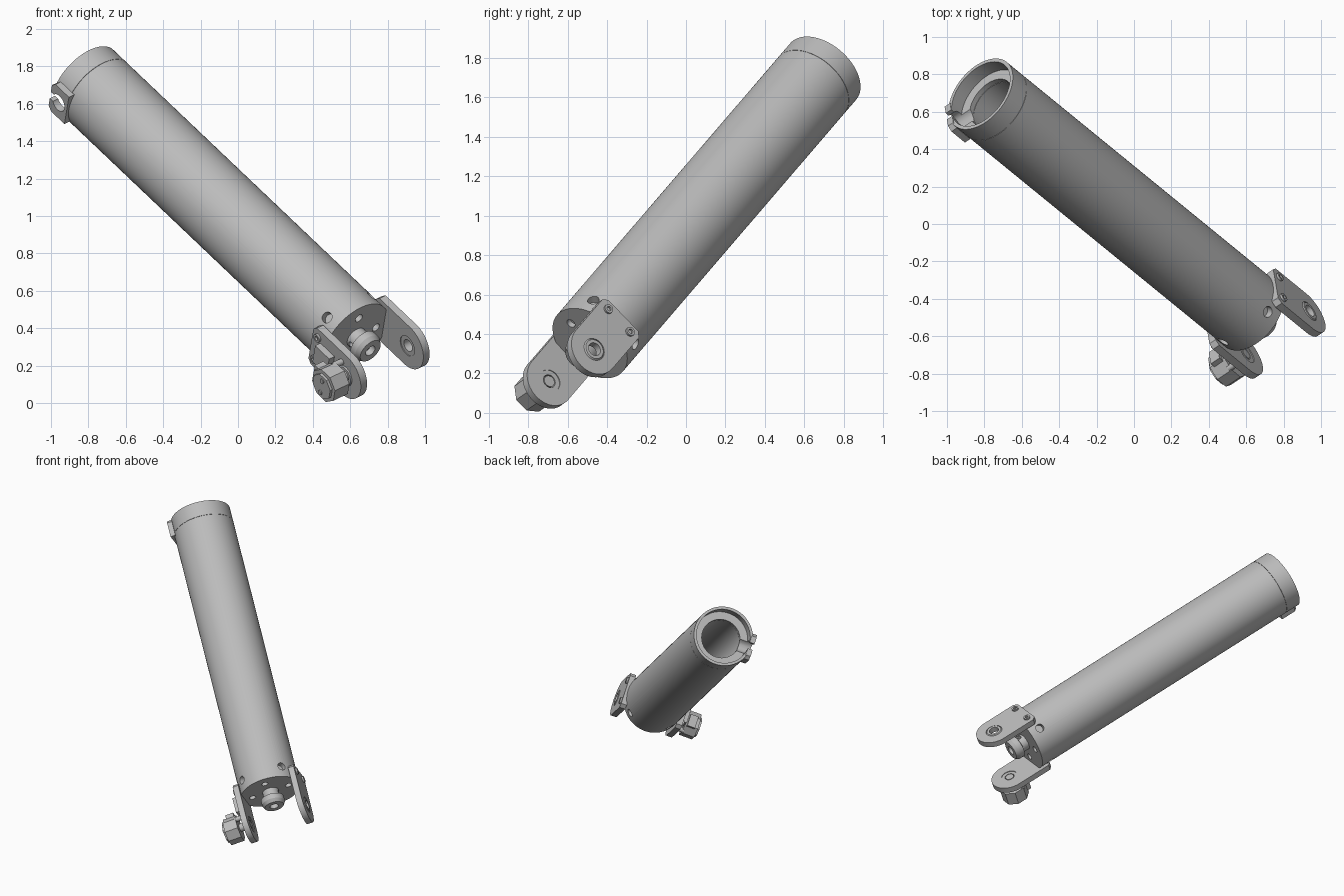
import bpy, bmesh, math
from mathutils import Matrix, Vector

if "Cube" in bpy.data.objects:
    bpy.data.objects.remove(bpy.data.objects["Cube"])

# Local frame: Z runs up the tube axis, X along the fork's pivot axis
Z = Vector((-.624, .509, .593)).normalized()
X = Vector((.76, .53, .38))
X = (X - Z * X.dot(Z)).normalized()
Y = Z.cross(X)
FRAME = Matrix.Translation((.63, -.487, .353)) @ Matrix((X, Y, Z)).transposed().to_4x4()
L, R = 2.323, .22
PIVOT = -.2

metal = bpy.data.materials.new("light_grey_metal")
metal.diffuse_color = (.5, .5, .5, 1)
metal.use_nodes = True
metal.node_tree.nodes["Principled BSDF"].inputs["Base Color"].default_value = metal.diffuse_color


def add(name, bm):
    bmesh.ops.recalc_face_normals(bm, faces=bm.faces)
    me = bpy.data.meshes.new(name)
    bm.to_mesh(me)
    bm.free()
    me.materials.append(metal)
    ob = bpy.data.objects.new(name, me)
    bpy.context.collection.objects.link(ob)
    ob.matrix_world = FRAME
    return ob


def lathe(name, profile, at=(0, 0, 0), rot=None, n=64):
    """Spin a closed (radius, height) profile about its own axis."""
    bm = bmesh.new()
    rings = []
    for r, z in profile:
        if r < 1e-6:
            rings.append([bm.verts.new((0, 0, z))] * n)
        else:
            rings.append([bm.verts.new((r * math.cos(2 * math.pi * i / n),
                                        r * math.sin(2 * math.pi * i / n), z)) for i in range(n)])
    for k in range(len(rings)):
        a, b = rings[k], rings[(k + 1) % len(rings)]
        for i in range(n):
            j = (i + 1) % n
            vs = list(dict.fromkeys((a[i], a[j], b[j], b[i])))
            if len(vs) > 2:
                bm.faces.new(vs)
    m = Matrix.Translation(at) @ (rot or Matrix()).to_4x4()
    bmesh.ops.transform(bm, matrix=m, verts=bm.verts)
    return add(name, bm)


def rod(name, r, a, b, n=32):
    """Solid cylinder from point a to point b."""
    a, b = Vector(a), Vector(b)
    rot = (b - a).to_track_quat('Z', 'Y').to_matrix()
    return lathe(name, [(0, 0), (r, 0), (r, (b - a).length), (0, (b - a).length)], a, rot, n)


def plate(name, outline, x0, x1):
    """Extrude a (y, z) outline along X."""
    bm = bmesh.new()
    f = bm.faces.new([bm.verts.new((x0, y, z)) for y, z in outline])
    ext = bmesh.ops.extrude_face_region(bm, geom=[f])
    bmesh.ops.translate(bm, vec=(x1 - x0, 0, 0),
                        verts=[v for v in ext['geom'] if isinstance(v, bmesh.types.BMVert)])
    return add(name, bm)


def box(name, x, y, z):
    return plate(name, [(y[0], z[0]), (y[1], z[0]), (y[1], z[1]), (y[0], z[1])], *x)


def cut(ob, cutters):
    """Subtract the cutters, bake the result and drop the cutters."""
    for c in cutters:
        c.hide_render = True
        m = ob.modifiers.new("cut", 'BOOLEAN')
        m.object, m.operation, m.solver = c, 'DIFFERENCE', 'EXACT'
    dg = bpy.context.evaluated_depsgraph_get()
    me = bpy.data.meshes.new_from_object(ob.evaluated_get(dg))
    ob.modifiers.clear()
    ob.data = me
    for c in cutters:
        bpy.data.objects.remove(c)


# Main tube with a bore, closed at the bottom
tube = lathe("tube", [(0, 0), (R, 0), (R, L - .118), (.143, L - .118), (.143, .05), (0, .05)], n=96)
holes = []
for k in range(4):
    a = k * math.pi / 2
    c, s = math.cos(a), math.sin(a)
    holes.append(rod("end_hole", .024, (.14 * c, .14 * s, -.05), (.14 * c, .14 * s, .03)))
    c, s = math.cos(a + math.pi / 4), math.sin(a + math.pi / 4)
    holes.append(rod("side_hole", .03, (.18 * c, .18 * s, .085), (.3 * c, .3 * s, .085)))
cut(tube, holes)

# Collar at the open end, with a shoulder inside
collar = lathe("collar", [(.143, L - .116), (R, L - .116), (R, L), (.2, L), (.2, L - .085),
                          (.143, L - .085)], n=96)


def notch():
    zc = L - .066
    return [rod("notch_round", .05, (-.1, 0, zc), (-.3, 0, zc)),
            box("notch_slot", (-.3, -.1), (-.024, .024), (zc, zc + .15))]


cut(collar, notch())
# Flat clip on the side of the collar
b, lo, hi, ch = .1, L - .136, L + .004, .025
clip = plate("collar_clip", [(-b, lo), (b, lo), (b, hi - ch), (b - ch, hi), (ch - b, hi), (-b, hi - ch)],
             -.235, -.198)
cut(clip, notch())

# Fork arms on both sides of the bottom end
W = .135
arc = [(W * math.cos(math.pi + math.pi * i / 24), PIVOT + W * math.sin(math.pi + math.pi * i / 24))
       for i in range(25)]
outline = arc + [(W, .065), (W - .025, .09), (.025 - W, .09), (-W, .065)]
for side, name in ((1, "right"), (-1, "left")):
    arm = plate(name + "_fork_arm", outline, side * .195, side * .238)
    cut(arm, [rod("pivot_hole", .06, (side * .1, 0, PIVOT), (side * .3, 0, PIVOT))])
    rot = Matrix.Rotation(side * math.pi / 2, 3, 'Y')
    lathe(name + "_bearing", [(.035, .2), (.06, .2), (.06, .232), (.052, .242), (.035, .242)],
          (0, 0, PIVOT), rot, 48)
    for y in (-.08, .08):
        lathe(name + "_arm_screw", [(.012, .235), (.024, .235), (.024, .25), (.012, .25),
                                    (.012, .24)], (0, y, .045), rot, 24)

# Hub on the bottom end
hub = lathe("hub", [(0, .01), (.06, .01), (.06, -.05), (.085, -.06), (.085, -.1), (.07, -.125),
                    (.032, -.125), (.032, -.09), (0, -.09)], n=48)
cut(hub, [rod("hub_hole", .015, (-.1, y, -.03), (.1, y, -.03), 16) for y in (0,)])

# Sensor housing outside the left arm: flange, body, cap and stand-offs
def octagon(r, turn=math.pi / 8):
    return [(r * math.cos(turn + k * math.pi / 4), PIVOT + r * math.sin(turn + k * math.pi / 4))
            for k in range(8)]


plate("sensor_body", octagon(.098), -.385, -.285)
plate("sensor_cap", octagon(.075), -.4, -.38)
rod("sensor_shaft", .03, (-.2, 0, PIVOT), (-.3, 0, PIVOT))
box("sensor_plug", (-.36, -.30), (-.045, .045), (PIVOT + .08, PIVOT + .115))
for y in (-.07, .07):
    rod("sensor_standoff", .018, (-.23, y, PIVOT + .04), (-.3, y, PIVOT + .04), 16)
    rod("sensor_screw", .014, (-.38, y * .6, PIVOT), (-.406, y * .6, PIVOT), 16)
# Bracket joining the sensor to the tube end
box("sensor_bracket", (-.275, -.235), (-.06, .06), (-.1, .02))

# Smooth the round faces, keep the edges sharp
bpy.ops.object.select_all(action='DESELECT')
for ob in bpy.context.scene.objects:
    ob.select_set(True)
    bpy.context.view_layer.objects.active = ob
bpy.ops.object.shade_smooth_by_angle(angle=math.radians(30))
